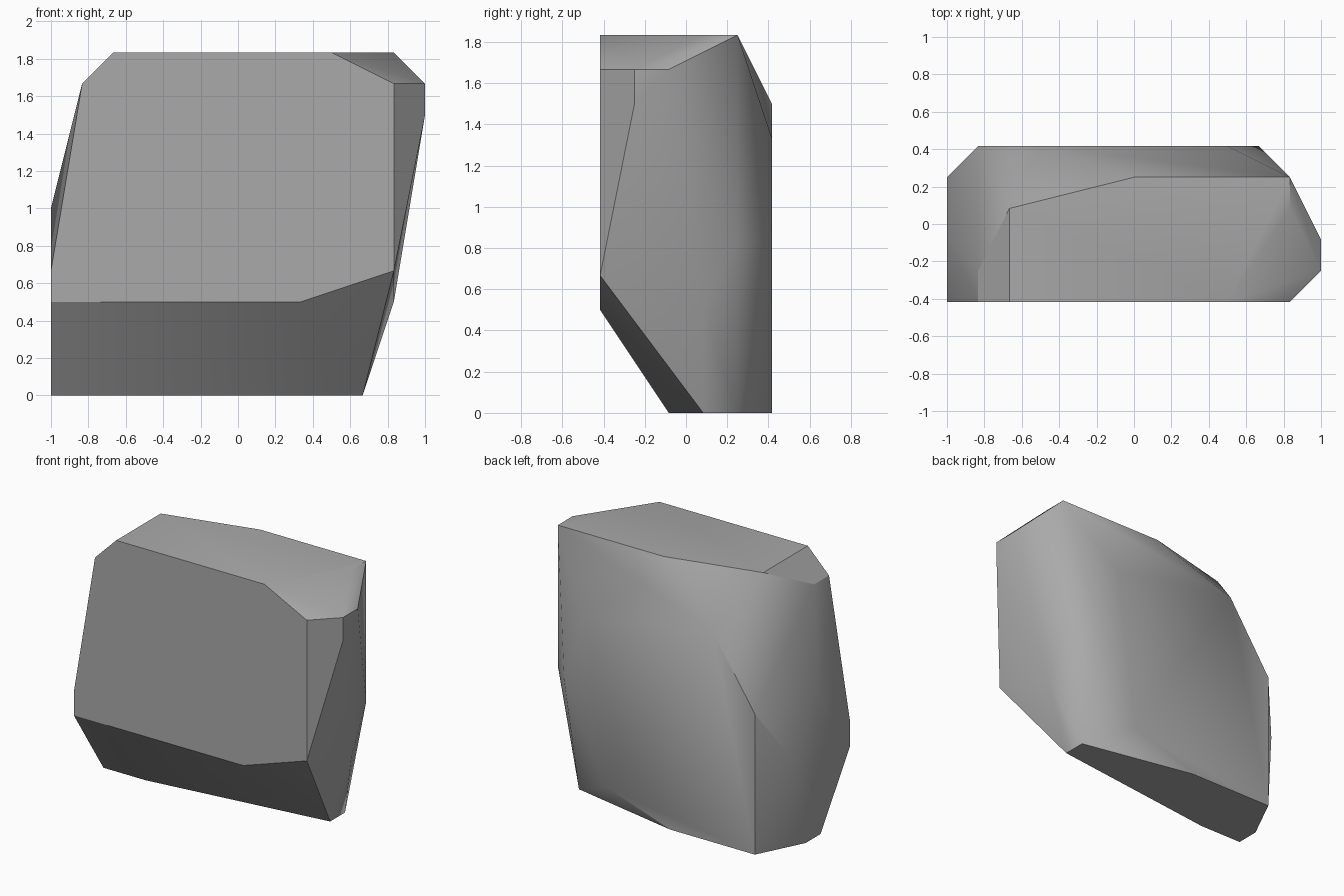
import bpy
import bmesh
import math

default_cube = bpy.data.objects.get("Cube")
if default_cube:
    bpy.data.objects.remove(default_cube, do_unlink=True)

# The stone is laid out on a coarse grid of cells, then scaled to size
CELL = 1 / 6
FRONT, BACK = -2.5, 2.5
TOP, GROUND = 11, 0


def wall_outline(depth, profile):
    """Outline (x, z) lying on an upright plane facing front or back."""
    return [(x, depth, z) for x, z in profile]


def level_outline(height, profile):
    """Outline (x, y) lying on a horizontal plane."""
    return [(x, y, height) for x, y in profile]


# Broad flat faces of the stone
front_face = wall_outline(FRONT, [(-6, 3), (-6, 4), (-5, 10), (-4, TOP),
                                  (3, TOP), (5, 10), (5, 4), (2, 3)])
back_face = wall_outline(BACK, [(-5, GROUND), (-5, 6), (-3, 9), (3, 8),
                                (4, 5), (2, 1), (-1, GROUND)])
top_face = level_outline(TOP, [(-4, .5), (0, 1.5), (5, 1.5), (5, .5)])
base_face = level_outline(GROUND, [(-6, .5), (-6, -.5), (-4, -.5),
                                   (4, .5), (4, 1.5)])

# Worn corners that bulge out at each end
left_corners = [(6, -1.5, 10), (6, -.5, 10), (6, -1.5, 9),
                (5, 1.5, 5), (5, .5, 3)]
right_corners = [(-5, -1.5, 10), (-6, -.5, 6), (-6, 1.5, 4)]

corners = (front_face + back_face + top_face + base_face
           + left_corners + right_corners)


def make_material(name, colour):
    material = bpy.data.materials.new(name)
    material.use_nodes = True
    material.diffuse_color = colour
    shader = material.node_tree.nodes["Principled BSDF"]
    shader.inputs["Base Color"].default_value = colour
    shader.inputs["Roughness"].default_value = 0.9
    return material


def make_stone(name, points, material):
    """Wrap the corner points in a faceted skin and merge flat facets."""
    bm = bmesh.new()
    for point in points:
        bm.verts.new([value * CELL for value in point])
    hull = bmesh.ops.convex_hull(bm, input=bm.verts)
    unused = {v for v in hull["geom_interior"] + hull["geom_unused"]
              if isinstance(v, bmesh.types.BMVert)}
    bmesh.ops.delete(bm, geom=list(unused), context="VERTS")
    bmesh.ops.dissolve_limit(bm, angle_limit=math.radians(0.5),
                             verts=bm.verts, edges=bm.edges)
    bmesh.ops.recalc_face_normals(bm, faces=bm.faces)
    mesh = bpy.data.meshes.new(name)
    bm.to_mesh(mesh)
    bm.free()
    mesh.materials.append(material)
    stone = bpy.data.objects.new(name, mesh)
    bpy.context.collection.objects.link(stone)
    return stone


# Single boulder with soft shading over the shallow ridges
stone_grey = make_material("stone_grey", (0.4, 0.4, 0.4, 1))
boulder = make_stone("boulder", corners, stone_grey)
bpy.ops.object.select_all(action="DESELECT")
boulder.select_set(True)
bpy.context.view_layer.objects.active = boulder
bpy.ops.object.shade_smooth_by_angle(angle=math.radians(30))
